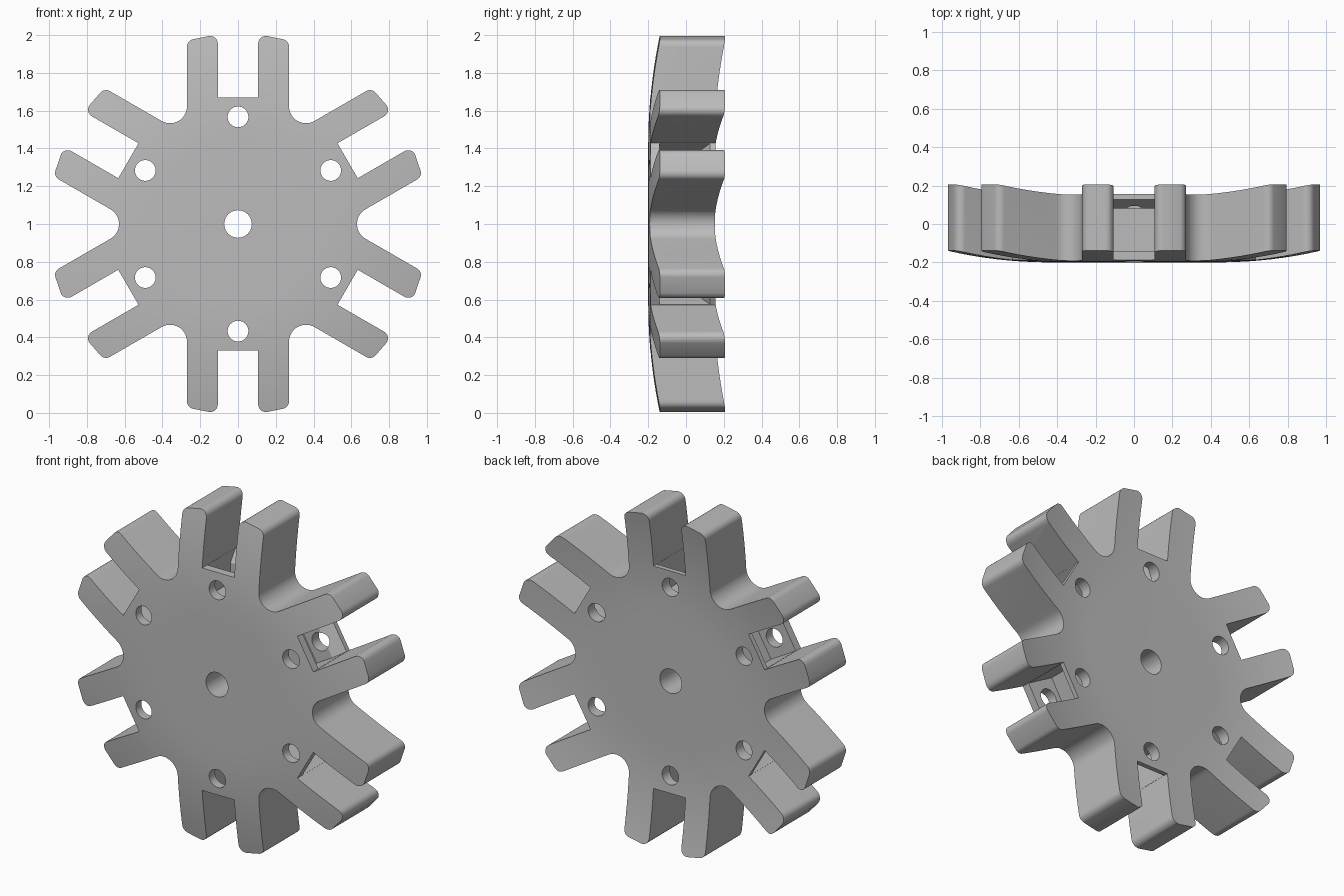
import bpy
import bmesh
from math import sin, cos, pi, sqrt, radians, atan2
from mathutils import Matrix, Vector

if "Cube" in bpy.data.objects:
    bpy.data.objects.remove(bpy.data.objects["Cube"], do_unlink=True)

RIM, SLOT, ARM, FILLET, CORNER = 1.007, 0.107, 0.27, 0.09, 0.04
CENTRE = Matrix.Translation((0, 0, 1))

grey = bpy.data.materials.new("plain grey")
grey.use_nodes = True
grey.diffuse_color = (0.5, 0.5, 0.5, 1)
grey.node_tree.nodes["Principled BSDF"].inputs["Base Color"].default_value = (0.5, 0.5, 0.5, 1)


def make_object(name, bm):
    bmesh.ops.recalc_face_normals(bm, faces=bm.faces)
    mesh = bpy.data.meshes.new(name)
    bm.to_mesh(mesh)
    bm.free()
    mesh.materials.append(grey)
    ob = bpy.data.objects.new(name, mesh)
    bpy.context.collection.objects.link(ob)
    return ob


def prism(bm, points, shift, matrix):
    """Extrude a closed loop of points by a vector."""
    face = bm.faces.new([bm.verts.new(matrix @ Vector(p)) for p in points])
    new = bmesh.ops.extrude_face_region(bm, geom=[face])["geom"]
    verts = [g for g in new if isinstance(g, bmesh.types.BMVert)]
    bmesh.ops.translate(bm, verts=verts, vec=matrix.to_3x3() @ Vector(shift))


def arc(cx, cz, r, a, b, n):
    return [(cx + r * cos(a + (b - a) * i / n), cz + r * sin(a + (b - a) * i / n))
            for i in range(n + 1)]


def spoke_turn(k):
    return CENTRE @ Matrix.Rotation(k * pi / 3, 4, 'Y')


def cut(ob, tool, operation):
    mod = ob.modifiers.new(tool.name, 'BOOLEAN')
    mod.operation = operation
    mod.solver = 'EXACT'
    mod.object = tool
    tool.hide_render = True
    tool.hide_set(True)


# Dished disc: flat hub, then a gentle curve towards the back
def dish(r):
    return -0.2 + 0.06 * (max(r - 0.42, 0) / 0.58) ** 2


radii = [0.42 + 0.06 * i for i in range(11)]
front = [(0, dish(0))] + [(r, dish(r)) for r in radii]
profile = front + [(r, y + 0.345) for r, y in reversed(front)]
bm = bmesh.new()
verts = [bm.verts.new((r, y, 1)) for r, y in profile]
edges = [bm.edges.new(pair) for pair in zip(verts, verts[1:])]
bmesh.ops.spin(bm, geom=verts + edges, cent=(0, 0, 1), axis=(0, 1, 0),
               angle=2 * pi, steps=96)
bmesh.ops.remove_doubles(bm, verts=bm.verts, dist=0.0001)
wheel = make_object("slotted_wheel", bm)

# Outline: six pairs of arms with a square slot and round valleys
inner = SLOT + CORNER
outer = ARM - CORNER
reach = RIM - CORNER
vi, vo = sqrt(reach ** 2 - inner ** 2), sqrt(reach ** 2 - outer ** 2)
hub = (ARM + FILLET) * 2
half = [(SLOT, 0.67)]
half += arc(inner, vi, CORNER, pi, atan2(vi, inner), 6)
half += arc(outer, vo, CORNER, atan2(vo, outer), 0, 6)
half += arc(hub / 2, hub * sin(pi / 3), FILLET, pi, 4 * pi / 3, 8)
sector = [(-x, z) for x, z in reversed(half)] + half[:-1]
outline = []
for k in range(6):
    turn = Matrix.Rotation(k * pi / 3, 4, 'Y')
    outline += [turn @ Vector((x, -0.5, z)) for x, z in sector]
bm = bmesh.new()
prism(bm, outline, (0, 1, 0), CENTRE)
cut(wheel, make_object("outline_cutter", bm), 'INTERSECT')

# Pockets behind each slot, with a sloped back lip
pocket = [(-0.14, 0.72), (-0.14, 0.48), (0.08, 0.48), (0.08, 0.6), (0.135, 0.68), (0.135, 0.72)]
bm = bmesh.new()
for k in range(6):
    prism(bm, [(-SLOT + 0.001, y, z) for y, z in pocket], (2 * SLOT - 0.002, 0, 0), spoke_turn(k))
cut(wheel, make_object("pocket_cutter", bm), 'DIFFERENCE')

# Axle hole and six bolt holes
bm = bmesh.new()
prism(bm, [(x, -0.5, z) for x, z in arc(0, 0, 0.073, 0, 2 * pi, 40)[:-1]], (0, 1, 0), CENTRE)
for k in range(6):
    ring = arc(0, 0.567, 0.055, 0, 2 * pi, 32)[:-1]
    prism(bm, [(x, -0.5, z) for x, z in ring], (0, 1, 0), spoke_turn(k))
cut(wheel, make_object("hole_cutter", bm), 'DIFFERENCE')

# Bake the cuts, drop the cutters, smooth the rounded faces
bpy.context.view_layer.update()
baked = bpy.data.meshes.new_from_object(wheel.evaluated_get(bpy.context.evaluated_depsgraph_get()))
tools = [m.object for m in wheel.modifiers]
wheel.modifiers.clear()
wheel.data = baked
for tool in tools:
    bpy.data.objects.remove(tool, do_unlink=True)
bpy.context.view_layer.objects.active = wheel
wheel.select_set(True)
bpy.ops.object.shade_smooth_by_angle(angle=radians(30))
